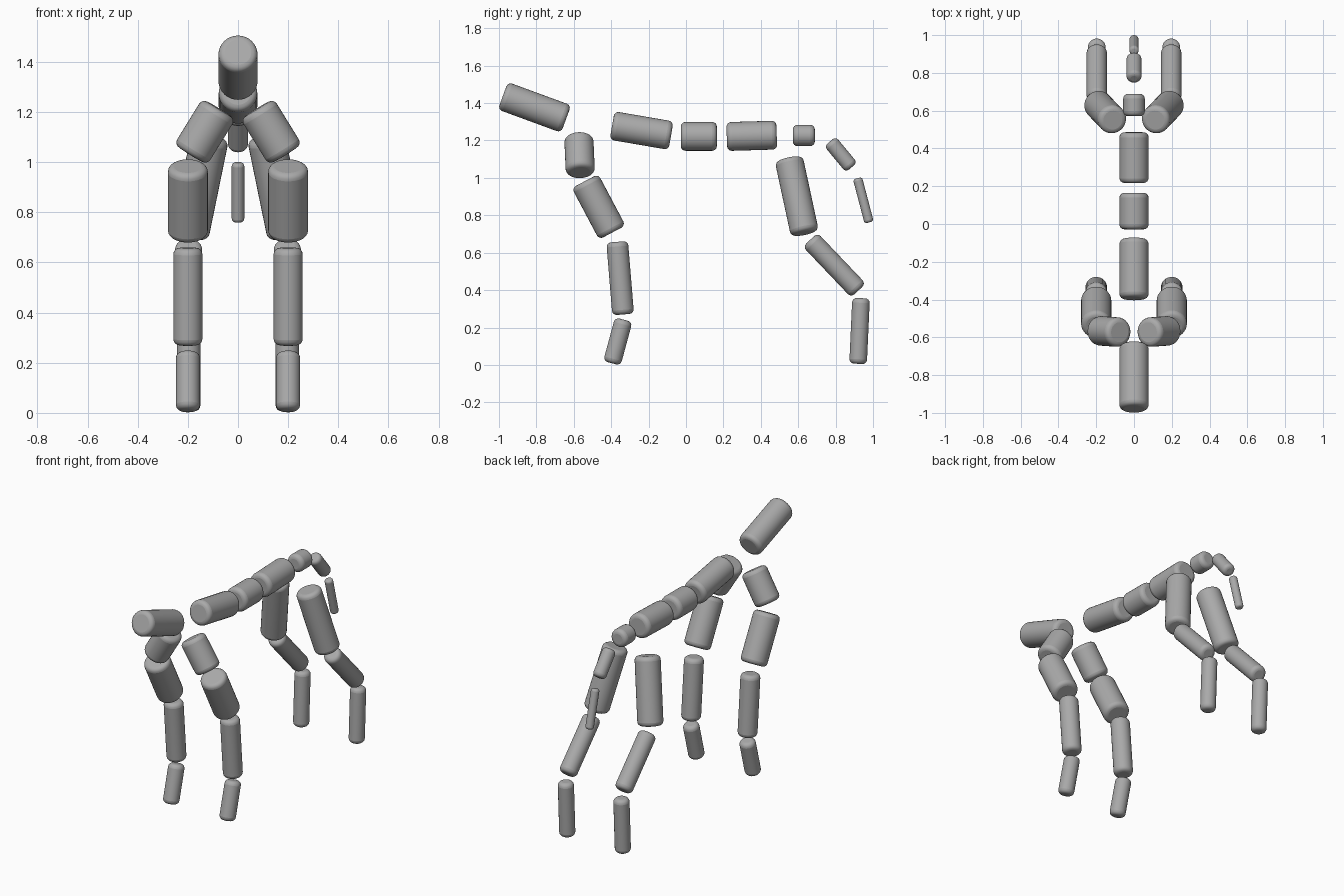
import bpy
from mathutils import Vector

if "Cube" in bpy.data.objects:
    bpy.data.objects.remove(bpy.data.objects["Cube"])

grey = bpy.data.materials.new("plain grey")
grey.diffuse_color = (0.4, 0.4, 0.4, 1)
grey.use_nodes = True
grey.node_tree.nodes["Principled BSDF"].inputs["Base Color"].default_value = grey.diffuse_color


def segment(name, start, end, radius):
    """Round-edged cylinder running from start to end."""
    a, b = Vector(start), Vector(end)
    bpy.ops.mesh.primitive_cylinder_add(vertices=32, radius=radius, depth=(b - a).length,
                                        location=(a + b) / 2)
    ob = bpy.context.object
    ob.name = name
    ob.rotation_euler = (b - a).to_track_quat('Z', 'Y').to_euler()
    ob.data.materials.append(grey)
    # rounded rims only: the angle limit skips the side facets
    bev = ob.modifiers.new("rounded_rim", 'BEVEL')
    bev.width = min(0.025, radius * 0.55)
    bev.segments = 4
    bev.limit_method = 'ANGLE'
    bev.angle_limit = 1.0
    bpy.ops.object.shade_smooth_by_angle(angle=0.6)
    return ob


# Head, spine and tail: name, (y, z) start, (y, z) end, radius
for name, s, e, r in [
    ("head", (-0.979, 1.439), (-0.641, 1.315), 0.078),
    ("chest", (-0.395, 1.28), (-0.08, 1.226), 0.077),
    ("belly", (-0.028, 1.222), (0.165, 1.222), 0.077),
    ("hips", (0.218, 1.221), (0.485, 1.229), 0.077),
    ("tail_base", (0.571, 1.227), (0.689, 1.227), 0.057),
    ("tail_middle", (0.77, 1.195), (0.885, 1.056), 0.04),
    ("tail_tip", (0.917, 0.998), (0.979, 0.762), 0.025),
]:
    segment(name, (0, *s), (0, *e), r)

# Legs, repeated on both sides: name, start, end, radius
for side, sx in (("left", 1), ("right", -1)):
    for name, s, e, r in [
        ("shoulder", (0.076, -0.573, 1.213), (0.189, -0.565, 1.03), 0.078),
        ("upper_front_leg", (0.2, -0.54, 0.983), (0.2, -0.394, 0.708), 0.08),
        ("lower_front_leg", (0.2, -0.368, 0.658), (0.2, -0.336, 0.27), 0.058),
        ("front_paw", (0.2, -0.333, 0.242), (0.2, -0.396, 0.009), 0.048),
        ("thigh", (0.112, 0.55, 1.1), (0.193, 0.635, 0.705), 0.076),
        ("shin", (0.197, 0.664, 0.669), (0.197, 0.922, 0.398), 0.054),
        ("rear_paw", (0.197, 0.936, 0.357), (0.197, 0.92, 0.006), 0.047),
    ]:
        segment(f"{side}_{name}", (sx * s[0], *s[1:]), (sx * e[0], *e[1:]), r)
